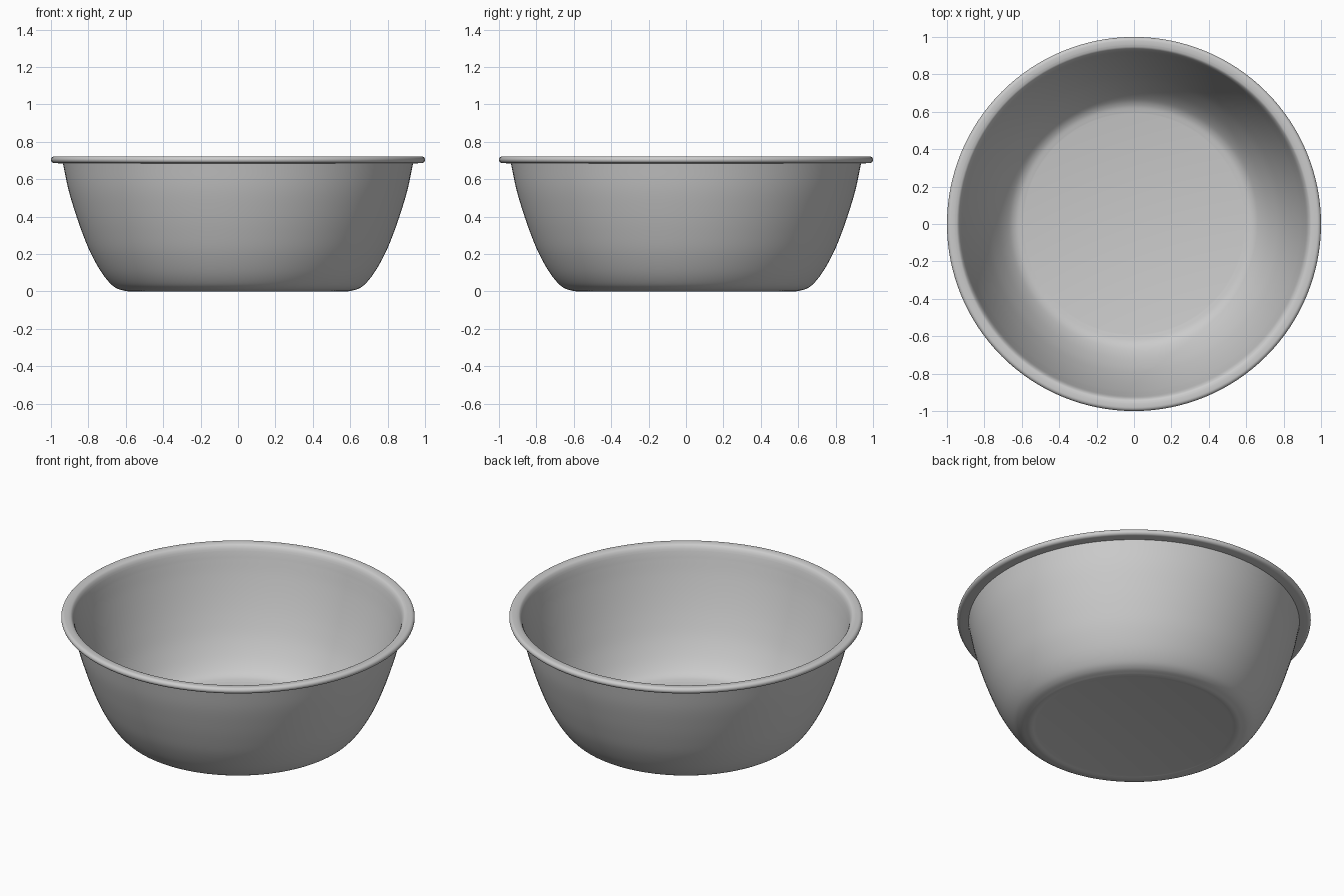
import bpy, bmesh, math
from mathutils import Vector

if "Cube" in bpy.data.objects:
    bpy.data.objects.remove(bpy.data.objects["Cube"])

SEGMENTS = 128


def smooth_curve(pts, steps=6):
    """Catmull-Rom curve through the (radius, height) points."""
    p = [Vector(q) for q in pts]
    p = [2 * p[0] - p[1]] + p + [2 * p[-1] - p[-2]]
    out = []
    for i in range(1, len(p) - 2):
        a, b, c, d = p[i - 1:i + 3]
        for k in range(steps):
            t = k / steps
            out.append(0.5 * (2 * b + (c - a) * t + (2 * a - 5 * b + 4 * c - d) * t * t
                              + (3 * b - a - 3 * c + d) * t ** 3))
    return out + [p[-2]]


def revolve(name, profile):
    bm = bmesh.new()
    verts = [bm.verts.new((r, 0, z)) for r, z in profile]
    edges = [bm.edges.new(e) for e in zip(verts, verts[1:])]
    bmesh.ops.spin(bm, geom=verts + edges, cent=(0, 0, 0), axis=(0, 0, 1),
                   angle=2 * math.pi, steps=SEGMENTS)
    bmesh.ops.remove_doubles(bm, verts=bm.verts, dist=1e-5)
    bmesh.ops.recalc_face_normals(bm, faces=bm.faces)
    mesh = bpy.data.meshes.new(name)
    bm.to_mesh(mesh)
    bm.free()
    obj = bpy.data.objects.new(name, mesh)
    bpy.context.collection.objects.link(obj)
    bpy.context.view_layer.objects.active = obj
    obj.select_set(True)
    bpy.ops.object.shade_smooth_by_angle(angle=math.radians(40))
    return obj


# Outer side: slightly recessed base, foot ring, then flaring wall
base = [(0, 0.006), (0.555, 0.006), (0.57, 0.003), (0.585, 0.0)]
outer = smooth_curve([(0.60, 0.002), (0.645, 0.015), (0.685, 0.045), (0.735, 0.11),
                      (0.79, 0.21), (0.835, 0.32), (0.873, 0.43),
                      (0.908, 0.55), (0.936, 0.685)])

# Rolled rim: rounded outer edge with a soft turn into the bowl
rim = [(0.98 + 0.02 * math.cos(a), 0.704 + 0.0185 * math.sin(a))
       for a in (math.radians(-90 + 15 * i) for i in range(13))]
lip = smooth_curve([(0.96, 0.7225), (0.943, 0.717), (0.932, 0.703), (0.925, 0.685)], 4)

# Inner side: wall parallel to the outside, blending into a flat floor
inner = smooth_curve([(0.918, 0.65), (0.893, 0.55), (0.857, 0.43), (0.818, 0.32),
                      (0.773, 0.215), (0.72, 0.122), (0.673, 0.062),
                      (0.635, 0.034), (0.59, 0.023)])

revolve("bowl", base + outer + rim + lip + inner + [(0, 0.022)])
